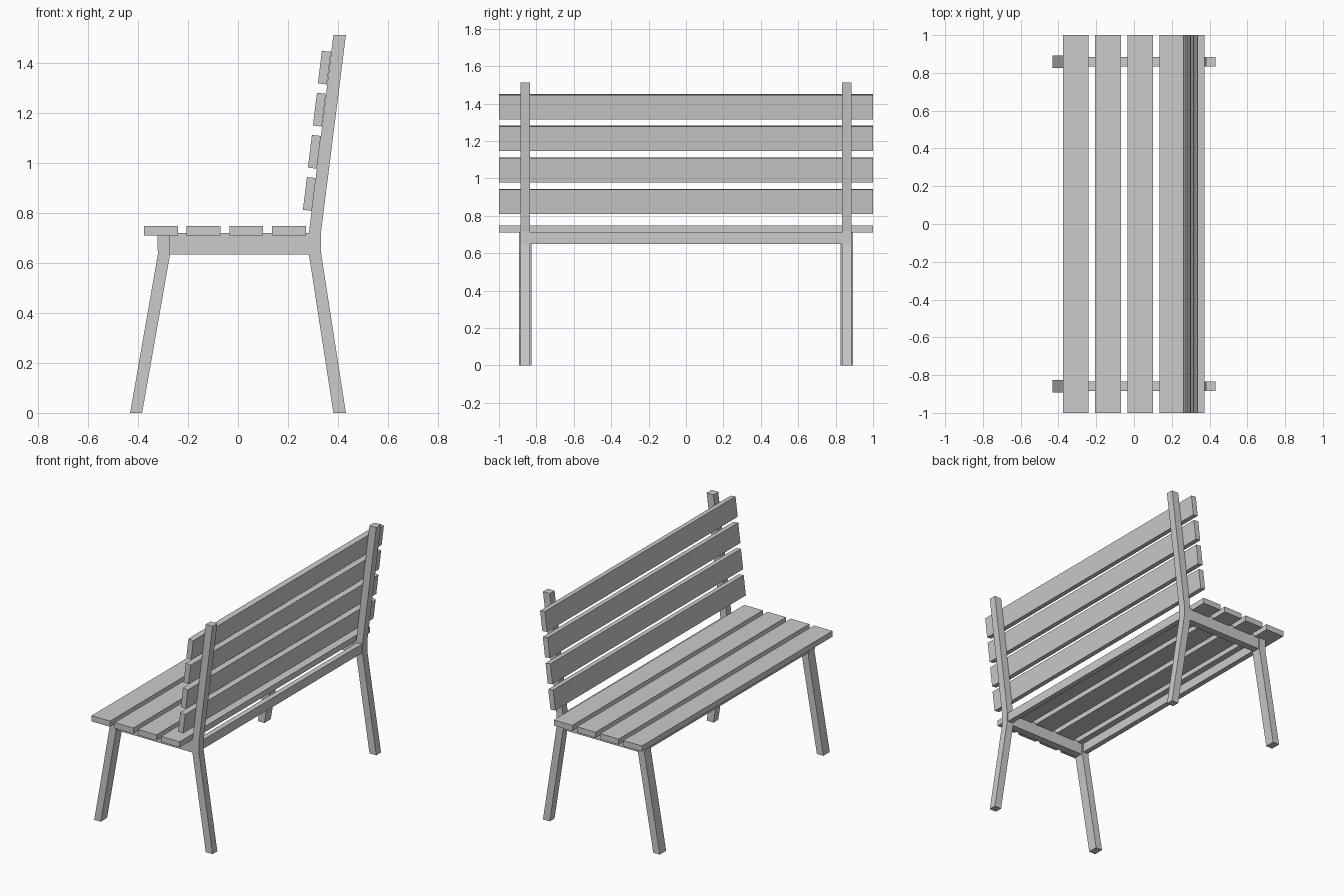
import bpy, bmesh
from math import atan
from mathutils import Matrix

if "Cube" in bpy.data.objects:
    bpy.data.objects.remove(bpy.data.objects["Cube"])


def extrude_profile(name, pts, y0, y1):
    """Extrude an (x, z) outline from y0 to y1."""
    bm = bmesh.new()
    face = bm.faces.new([bm.verts.new((x, y0, z)) for x, z in pts])
    ext = bmesh.ops.extrude_face_region(bm, geom=[face])
    verts = [g for g in ext["geom"] if isinstance(g, bmesh.types.BMVert)]
    bmesh.ops.translate(bm, verts=verts, vec=(0, y1 - y0, 0))
    bmesh.ops.recalc_face_normals(bm, faces=bm.faces)
    mesh = bpy.data.meshes.new(name)
    bm.to_mesh(mesh)
    bm.free()
    ob = bpy.data.objects.new(name, mesh)
    bpy.context.collection.objects.link(ob)
    return ob


def board(name, x, z, sx, sz, half_y, tilt=0.0):
    """Long plank running along y, optionally leaning back."""
    a, b = sx / 2, sz / 2
    ob = extrude_profile(name, [(-a, -b), (a, -b), (a, b), (-a, b)], -half_y, half_y)
    ob.data.transform(Matrix.Rotation(tilt, 4, 'Y'))
    ob.location = (x, 0, z)
    return ob


def mirror_y(ob):
    m = ob.modifiers.new("mirror", 'MIRROR')
    m.use_axis = (False, True, False)


# Front legs, wider than the rest of the frame
mirror_y(extrude_profile("front_leg", [
    (-0.432, 0), (-0.384, 0), (-0.272, 0.635), (-0.272, 0.712),
    (-0.323, 0.712), (-0.321, 0.635)], 0.825, 0.892))

# Back leg and leaning back post in one bent piece
mirror_y(extrude_profile("back_leg_and_post", [
    (0.382, 0), (0.432, 0), (0.332, 0.645), (0.332, 0.72),
    (0.432, 1.513), (0.382, 1.513), (0.284, 0.72), (0.284, 0.635)], 0.834, 0.884))

# Side rails under the seat
mirror_y(extrude_profile("side_rail", [
    (-0.272, 0.635), (0.284, 0.635), (0.284, 0.72), (-0.272, 0.72)], 0.834, 0.884))

# Cross beams joining the two sides
for name, x in (("front_beam", -0.298), ("back_beam", 0.308)):
    board(name, x, 0.68, 0.035, 0.06, 0.834)

# Seat slats
for i in range(4):
    board(f"seat_slat_{i + 1}", -0.308 + i * 0.1705, 0.729, 0.136, 0.038, 1.0)

# Back slats, tilted to follow the posts
for i in range(4):
    t = i / 3
    board(f"back_slat_{i + 1}", 0.286 + 0.06 * t, 0.877 + 0.506 * t,
          0.036, 0.132, 1.0, atan(0.123))
